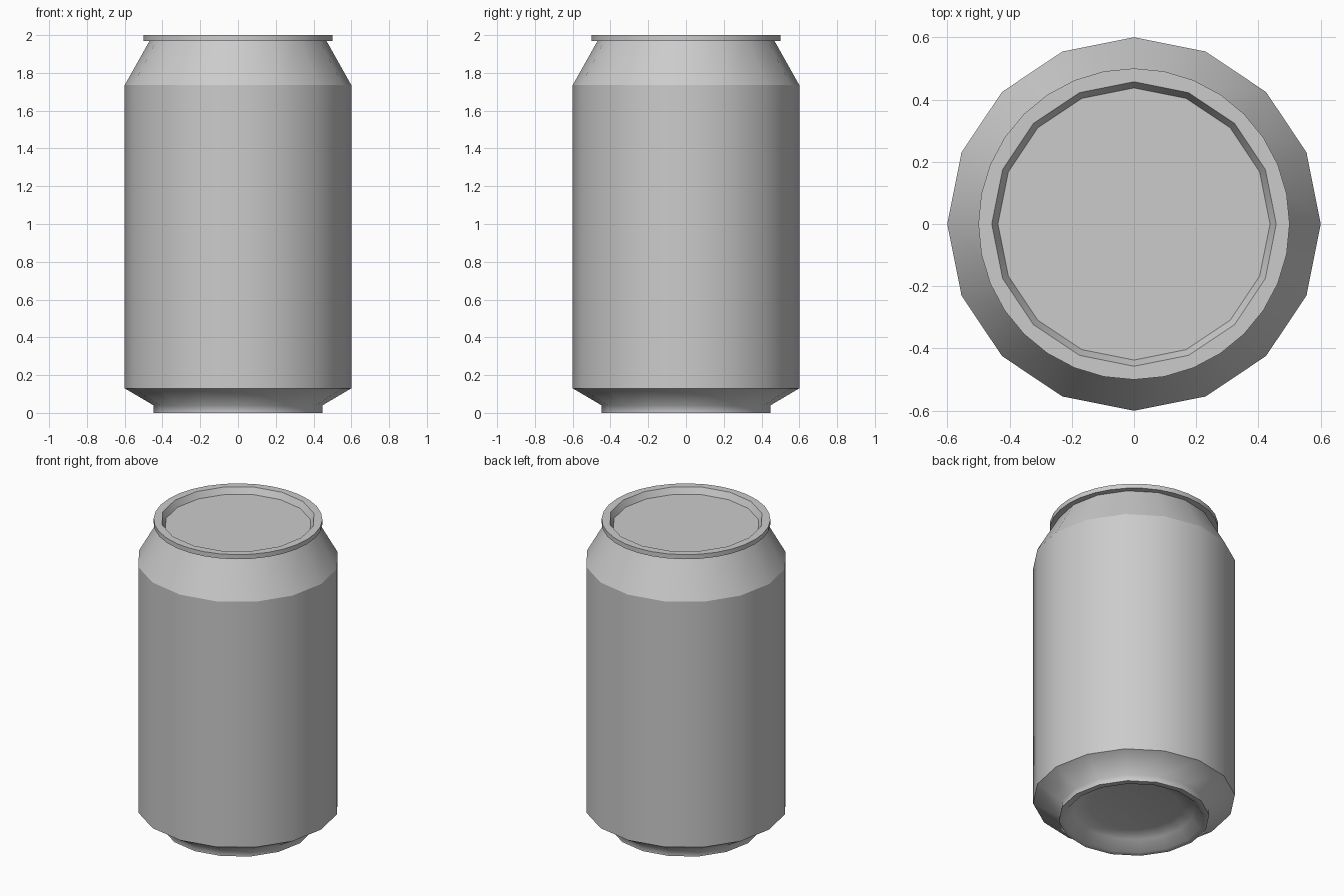
import bpy, math

if "Cube" in bpy.data.objects:
    bpy.data.objects.remove(bpy.data.objects["Cube"])

def lathe(name, profile, sides, angle, low_poly=(), cap_first=False, cap_last=False):
    """Spin (radius, z) points round z; rings listed in low_poly get half the sides."""
    verts, faces = [], []
    for k, (r, z) in enumerate(profile):
        for i in range(sides):
            a = 2 * math.pi * i / sides
            s = r * math.cos(2 * math.pi / sides) if k in low_poly and i % 2 else r
            verts.append((s * math.cos(a), s * math.sin(a), z))
    for k in range(len(profile) - 1):
        for i in range(sides):
            j = (i + 1) % sides
            a, b = k * sides, (k + 1) * sides
            faces.append((a + i, a + j, b + j, b + i))
    if cap_first:
        faces.append(tuple(reversed(range(sides))))
    if cap_last:
        n = (len(profile) - 1) * sides
        faces.append(tuple(range(n, n + sides)))
    mesh = bpy.data.meshes.new(name)
    mesh.from_pydata(verts, [], faces)
    ob = bpy.data.objects.new(name, mesh)
    bpy.context.collection.objects.link(ob)
    bpy.ops.object.select_all(action='DESELECT')
    ob.select_set(True)
    bpy.context.view_layer.objects.active = ob
    bpy.ops.object.shade_smooth_by_angle(angle=math.radians(angle))
    return ob

# Straight wall and tapered shoulder
lathe("can_body", [(0.6, 0.13), (0.6, 1.735), (0.468, 1.97)], 16, 28)

# Lower taper, foot ring and hollow underside
lathe("can_base", [(0.27, 0.08), (0.36, 0.06), (0.41, 0.0), (0.447, 0.0),
                   (0.447, 0.04), (0.6, 0.13)], 16, 62, cap_first=True)

# Rolled rim: rounder outside, 16-sided inside
lathe("top_rim", [(0.468, 1.97), (0.5, 1.97), (0.5, 2.0), (0.457, 2.0)],
      32, 28, low_poly=(0, 3))

# Recessed lid
lathe("lid", [(0.457, 2.0), (0.437, 1.96)], 16, 28, cap_last=True)
